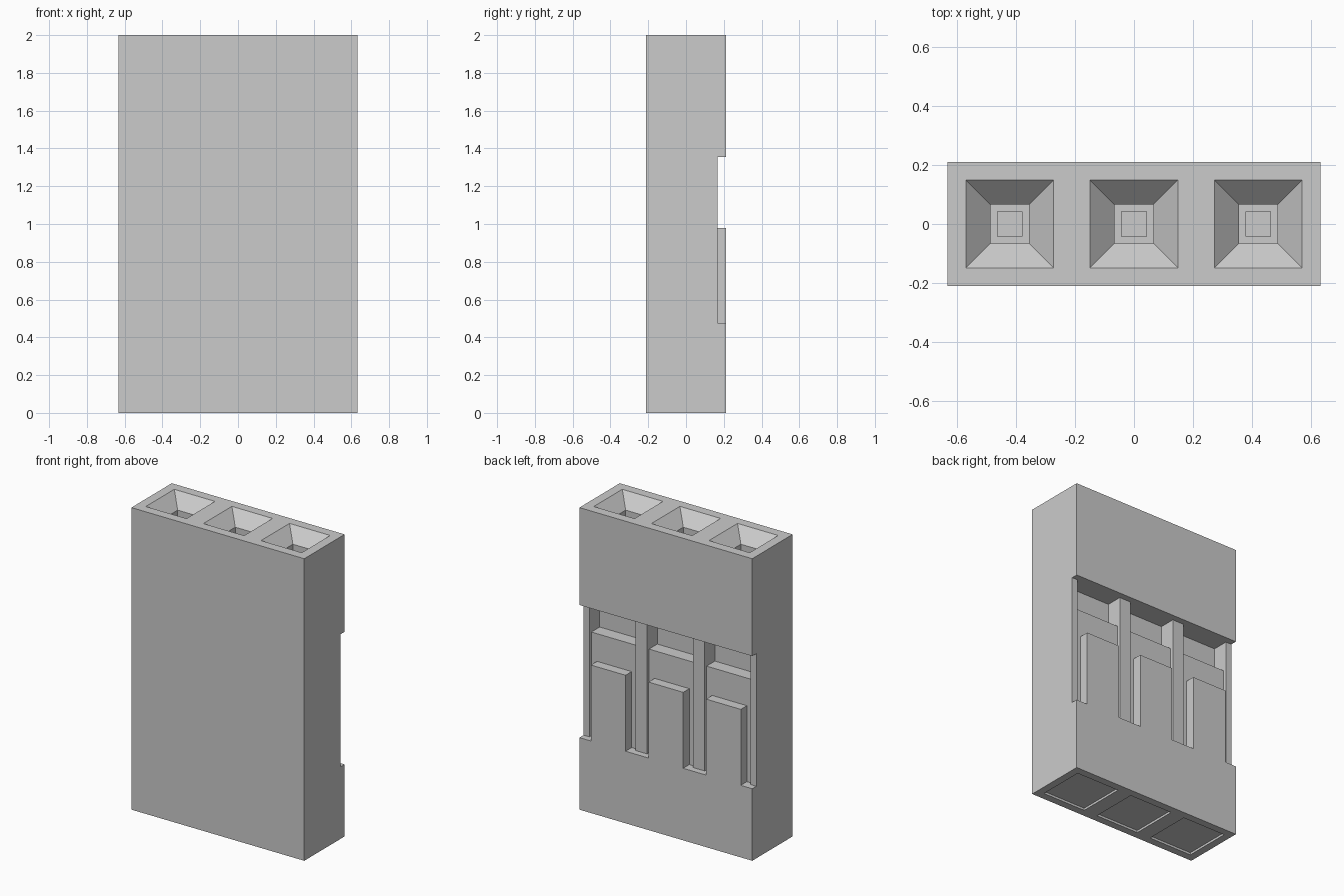
import bpy
import bmesh

cube = bpy.data.objects.get("Cube")
if cube:
    bpy.data.objects.remove(cube, do_unlink=True)

# Single matte grey plastic
plastic = bpy.data.materials.new("grey plastic")
plastic.use_nodes = True
GREY = (0.6, 0.6, 0.6, 1)
plastic.diffuse_color = GREY
plastic.node_tree.nodes["Principled BSDF"].inputs["Base Color"].default_value = GREY

W, D, H = 0.633, 0.211, 2.0      # half width, half depth, height
PITCH = 0.422                    # socket spacing
RECESS_Y, PANEL_Y, POCKET_Y = 0.168, 0.147, 0.06
LOW, TIP, PANEL_TOP, HIGH = 0.477, 0.98, 1.163, 1.355
SLOTS = (-PITCH, 0, PITCH)


def make_object(name, bm):
    bmesh.ops.recalc_face_normals(bm, faces=bm.faces)
    mesh = bpy.data.meshes.new(name)
    bm.to_mesh(mesh)
    bm.free()
    mesh.materials.append(plastic)
    obj = bpy.data.objects.new(name, mesh)
    bpy.context.collection.objects.link(obj)
    return obj


def box(name, x, y, z):
    """Box from (low, high) ranges."""
    bm = bmesh.new()
    bmesh.ops.create_cube(bm, size=1)
    for v in bm.verts:
        v.co = [r[int(c > 0)] for r, c in zip((x, y, z), v.co)]
    return make_object(name, bm)


def square_shaft(name, cx, rings):
    """Stack of square rings given as (half width, height)."""
    bm = bmesh.new()
    loops = [[bm.verts.new((cx + sx * r, sy * r, z))
              for sx, sy in ((-1, -1), (1, -1), (1, 1), (-1, 1))]
             for r, z in rings]
    for a, b in zip(loops, loops[1:]):
        for i in range(4):
            j = (i + 1) % 4
            bm.faces.new((a[i], a[j], b[j], b[i]))
    bm.faces.new(loops[0])
    bm.faces.new(loops[-1])
    return make_object(name, bm)


def cut(target, cutter):
    cutter.hide_render = True
    mod = target.modifiers.new("cut", "BOOLEAN")
    mod.operation = "DIFFERENCE"
    mod.solver = "EXACT"
    mod.object = cutter
    bpy.context.view_layer.objects.active = target
    bpy.ops.object.modifier_apply(modifier=mod.name)
    bpy.data.objects.remove(cutter, do_unlink=True)


# Housing block with the full-width recess across its back
housing = box("housing", (-W, W), (-D, D), (0, H))
cut(housing, box("recess_cutter", (-W - 0.1, W + 0.1), (RECESS_Y, D + 0.1), (LOW, HIGH)))

for cx in SLOTS:
    # Stepped window: shallow panel below, deep pocket above
    span = (cx - 0.168, cx + 0.168)
    cut(housing, box("panel_cutter", span, (PANEL_Y, D + 0.05), (LOW, HIGH)))
    cut(housing, box("pocket_cutter", span, (POCKET_Y, D + 0.05), (PANEL_TOP, HIGH)))
    # Funnel-mouthed pin socket in the top
    cut(housing, square_shaft("socket_cutter", cx, (
        (0.169, H + 0.02), (0.149, H), (0.066, 1.916),
        (0.066, 1.72), (0.042, 1.72), (0.042, 1.5))))
    # Shallow square recess underneath
    cut(housing, square_shaft("base_cutter", cx, ((0.16, -0.1), (0.16, 0.015))))

# Raised latch tongues rising from the lower edge of the recess
for side, cx in zip(("right", "middle", "left"), SLOTS):
    box(side + "_latch_tongue", (cx - 0.127, cx + 0.127), (PANEL_Y - 0.01, D), (LOW - 0.01, TIP))
